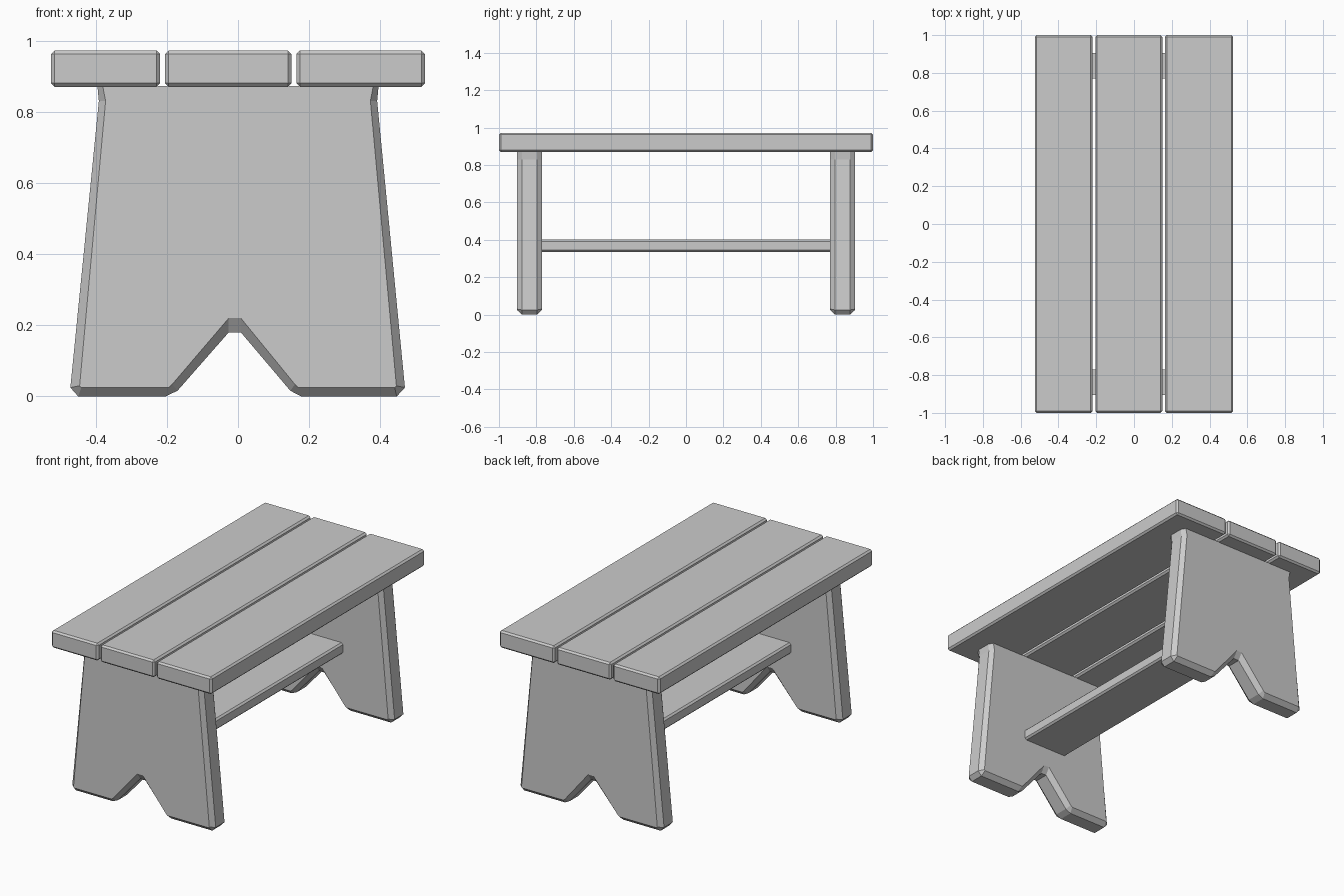
import bpy
import bmesh

if "Cube" in bpy.data.objects:
    bpy.data.objects.remove(bpy.data.objects["Cube"])


def finish(bm, name):
    bmesh.ops.recalc_face_normals(bm, faces=bm.faces)
    mesh = bpy.data.meshes.new(name)
    bm.to_mesh(mesh)
    bm.free()
    obj = bpy.data.objects.new(name, mesh)
    bpy.context.collection.objects.link(obj)
    return obj


def board(name, x0, x1, y0, y1, z0, z1, bevel):
    """Rectangular board with chamfered edges."""
    bm = bmesh.new()
    bmesh.ops.create_cube(bm, size=1)
    for v in bm.verts:
        v.co.x = x1 if v.co.x > 0 else x0
        v.co.y = y1 if v.co.y > 0 else y0
        v.co.z = z1 if v.co.z > 0 else z0
    bmesh.ops.bevel(bm, geom=bm.edges[:], offset=bevel, segments=1,
                    profile=0.5, affect='EDGES')
    return finish(bm, name)


def leg(name, y0, y1, chamfer):
    """Tapered slab lofted from the face outline to the wider middle outline."""
    rings = []
    for y, outline in ((y0, FACE), (y0 + chamfer, MIDDLE),
                       (y1 - chamfer, MIDDLE), (y1, FACE)):
        rings.append([(x, y, z) for x, z in outline])
    bm = bmesh.new()
    rings = [[bm.verts.new(p) for p in ring] for ring in rings]
    n = len(FACE)
    for a, b in zip(rings, rings[1:]):
        for i in range(n):
            j = (i + 1) % n
            bm.faces.new((a[i], a[j], b[j], b[i]))
    bm.faces.new(rings[0])
    bm.faces.new(rings[-1])
    return finish(bm, name)


# Leg outlines (x, z): flat face, and the outer middle band around it
FACE = [(-0.38, 0.872), (-0.372, 0.83), (-0.445, 0.03), (-0.44, 0.025),
        (-0.195, 0.025), (-0.185, 0.034), (-0.026, 0.22), (0.008, 0.22),
        (0.16, 0.034), (0.17, 0.025), (0.44, 0.025), (0.445, 0.03),
        (0.372, 0.83), (0.38, 0.872)]
MIDDLE = [(-0.395, 0.872), (-0.391, 0.83), (-0.471, 0.025), (-0.449, 0.0),
          (-0.204, 0.0), (-0.17, 0.016), (-0.026, 0.18), (0.008, 0.18),
          (0.147, 0.016), (0.178, 0.0), (0.446, 0.0), (0.469, 0.025),
          (0.391, 0.83), (0.395, 0.872)]

# Seat planks
for side, x0, x1 in (("left", -0.525, -0.219), ("middle", -0.205, 0.15),
                     ("right", 0.164, 0.525)):
    board(f"{side}_seat_plank", x0, x1, -1, 1, 0.87, 0.972, 0.01)

# Slab legs
leg("front_leg", -0.904, -0.77, 0.026)
leg("back_leg", 0.77, 0.904, 0.026)

# Stretcher between the legs
board("stretcher", -0.148, 0.148, -0.785, 0.785, 0.335, 0.402, 0.01)
